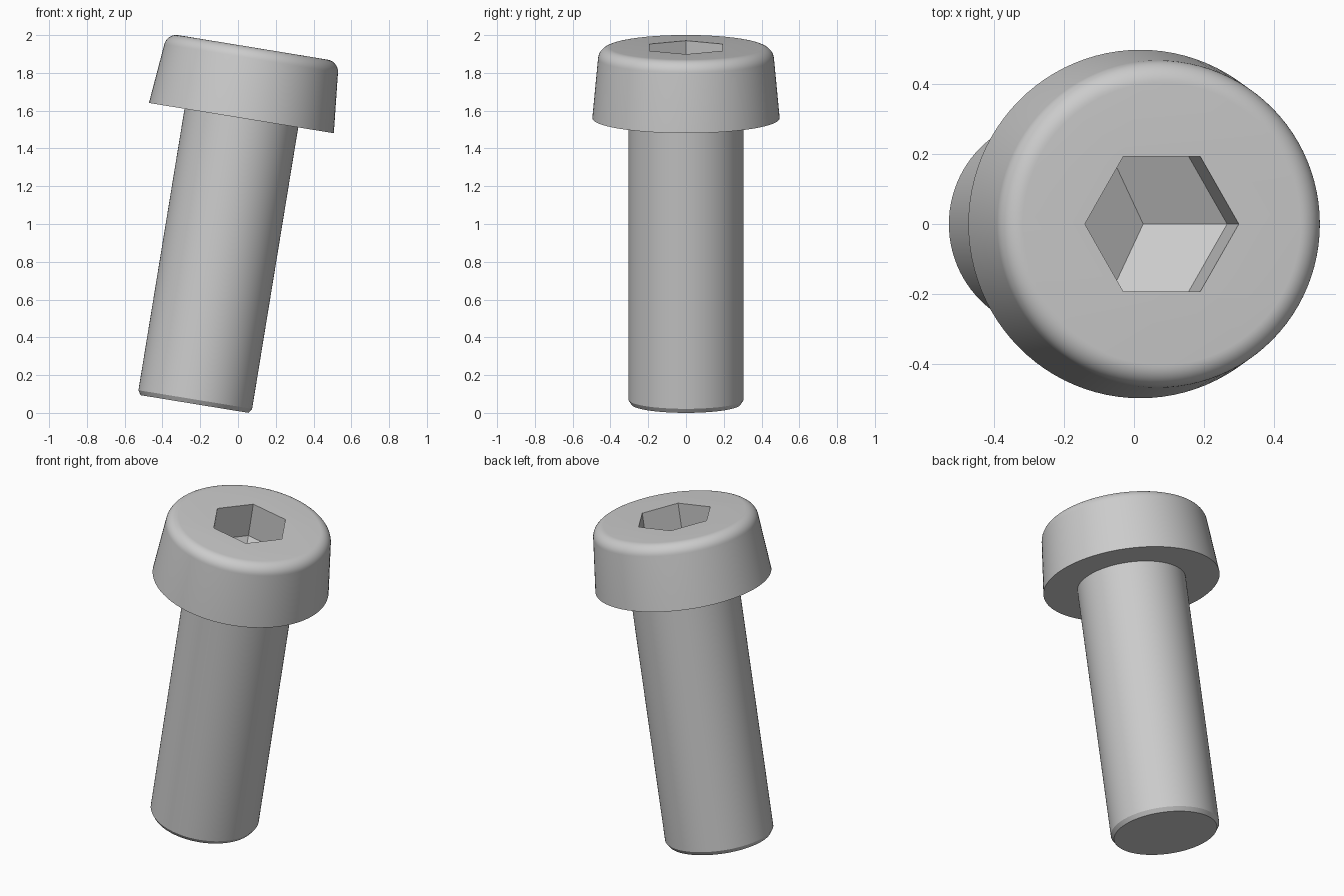
import bpy, bmesh
from math import sin, cos, pi, radians

if "Cube" in bpy.data.objects:
    bpy.data.objects.remove(bpy.data.objects["Cube"])

SEG = 96
TILT = radians(9.3)
HEIGHT, FILLET, R_TOP = 1.913, 0.065, 0.401


def make_object(name, verts, faces):
    mesh = bpy.data.meshes.new(name)
    mesh.from_pydata(verts, [], faces)
    bm = bmesh.new()
    bm.from_mesh(mesh)
    bmesh.ops.recalc_face_normals(bm, faces=bm.faces)
    bm.to_mesh(mesh)
    bm.free()
    obj = bpy.data.objects.new(name, mesh)
    bpy.context.collection.objects.link(obj)
    return obj


def lathe(name, profile):
    """Revolve (radius, height) points round z, with flat end caps."""
    verts = [(r * cos(2 * pi * i / SEG), r * sin(2 * pi * i / SEG), z)
             for r, z in profile for i in range(SEG)]
    faces = [(k * SEG + i, k * SEG + (i + 1) % SEG,
              (k + 1) * SEG + (i + 1) % SEG, (k + 1) * SEG + i)
             for k in range(len(profile) - 1) for i in range(SEG)]
    last = (len(profile) - 1) * SEG
    faces += [tuple(range(SEG))[::-1], tuple(range(last, last + SEG))]
    return make_object(name, verts, faces)


# Chamfered shank, tapered head and rounded rim in one profile
profile = [(0.29, 0), (0.305, 0.024), (0.305, 1.534), (0.496, 1.534)]
for k in range(11):
    a = radians(5 + 85 * k / 10)
    profile.append((R_TOP + FILLET * cos(a), HEIGHT - FILLET + FILLET * sin(a)))
bolt = lathe("socket_head_bolt", profile)

# Hexagonal socket with a shallow three-sided pointed floor
hexagon = [(0.222 * cos(i * pi / 3), 0.222 * sin(i * pi / 3)) for i in range(6)]
verts = [(x, y, z) for z in (HEIGHT - 0.205, HEIGHT + 0.1) for x, y in hexagon]
verts.append((0, 0, HEIGHT - 0.328))
faces = [(i, (i + 1) % 6, (i + 1) % 6 + 6, i + 6) for i in range(6)]
faces.append(tuple(range(6, 12)))
faces += [(12, i, i + 1, (i + 2) % 6) for i in (0, 2, 4)]
cutter = make_object("socket_cutter", verts, faces)

mod = bolt.modifiers.new("socket", 'BOOLEAN')
mod.operation = 'DIFFERENCE'
mod.solver = 'EXACT'
mod.object = cutter
bpy.context.view_layer.objects.active = bolt
bolt.select_set(True)
bpy.ops.object.modifier_apply(modifier=mod.name)
bpy.data.objects.remove(cutter)

# Smooth shading, then lean the bolt towards +x
bpy.ops.object.shade_smooth_by_angle(angle=radians(25))
bolt.rotation_euler = (0, TILT, 0)
bolt.location = (-0.23, 0, 0.047)
